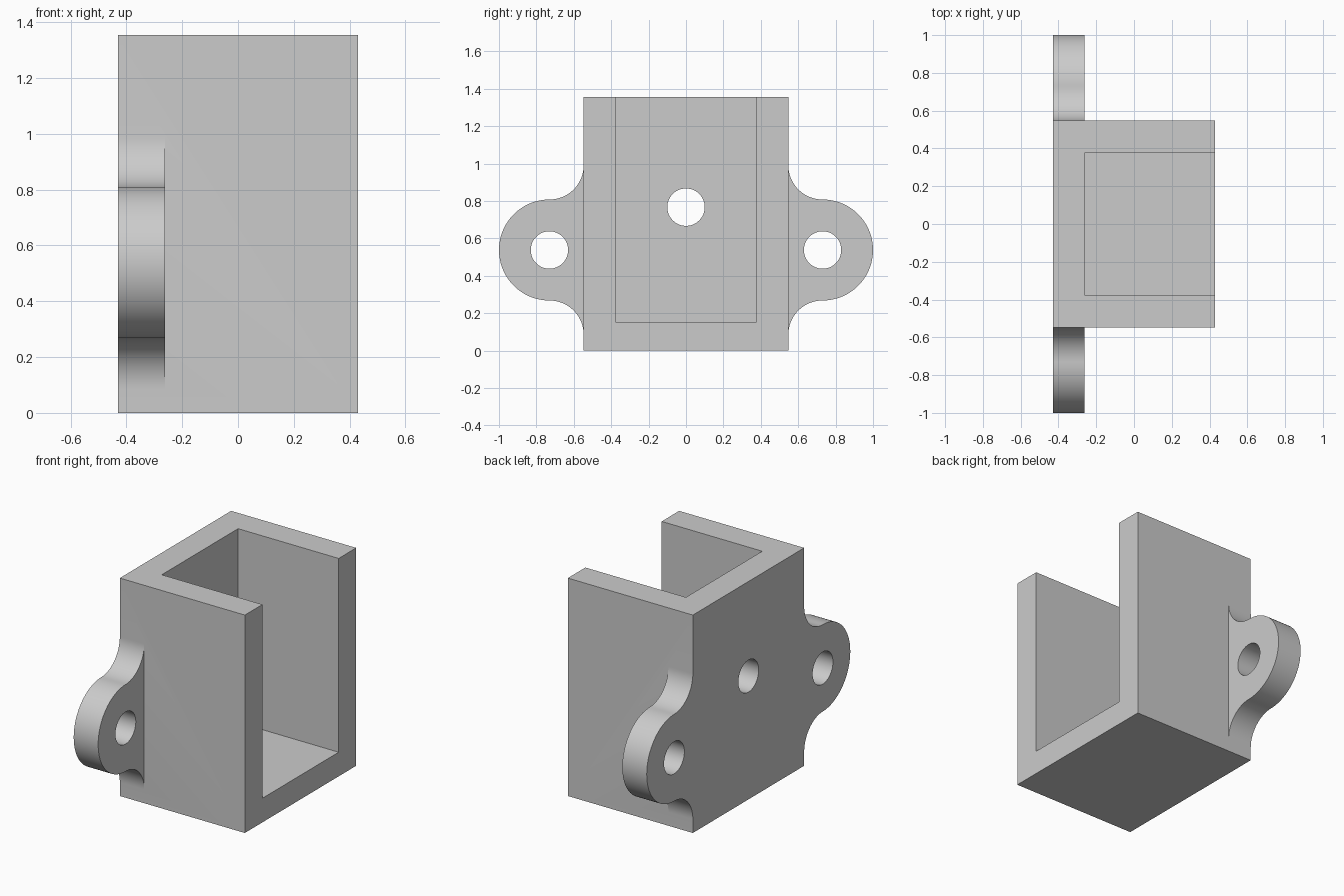
import bpy, bmesh
from math import pi, sin, cos
from mathutils import Vector, Matrix

if "Cube" in bpy.data.objects:
    bpy.data.objects.remove(bpy.data.objects["Cube"])

# Main dimensions
BACK, WALL, FRONT = -0.43, -0.262, 0.43
HALF_Y, INNER_Y = 0.547, 0.375
TOP, FLOOR = 1.355, 0.15
EAR_Y, EAR_Z, EAR_R = 0.73, 0.538, 0.27
FILLET = EAR_Y - HALF_Y
HOLE_R, MID_Z = 0.1, 0.767

grey = bpy.data.materials.new("plain grey")
grey.use_nodes = True
grey.diffuse_color = (0.6, 0.6, 0.6, 1)
grey.node_tree.nodes["Principled BSDF"].inputs["Base Color"].default_value = (0.6, 0.6, 0.6, 1)


def finish(name, bm):
    bmesh.ops.recalc_face_normals(bm, faces=bm.faces)
    mesh = bpy.data.meshes.new(name)
    bm.to_mesh(mesh)
    bm.free()
    mesh.materials.append(grey)
    obj = bpy.data.objects.new(name, mesh)
    bpy.context.collection.objects.link(obj)
    return obj


def prism(name, outline, x0, x1):
    """Extrude a (y, z) outline along x."""
    bm = bmesh.new()
    face = bm.faces.new([bm.verts.new((x0, y, z)) for y, z in outline])
    new = bmesh.ops.extrude_face_region(bm, geom=[face])["geom"]
    moved = [v for v in new if isinstance(v, bmesh.types.BMVert)]
    bmesh.ops.translate(bm, verts=moved, vec=Vector((x1 - x0, 0, 0)))
    return finish(name, bm)


def block(name, x0, x1, half_y, z0, z1):
    return prism(name, [(-half_y, z0), (half_y, z0), (half_y, z1), (-half_y, z1)], x0, x1)


def arc(cy, cz, r, a0, a1, steps):
    angles = [a0 + (a1 - a0) * i / steps for i in range(steps + 1)]
    return [(cy + r * cos(a), cz + r * sin(a)) for a in angles]


def combine(target, tool, operation):
    mod = target.modifiers.new(operation.title(), "BOOLEAN")
    mod.operation, mod.solver, mod.object = operation, "EXACT", tool
    tool.hide_render = True
    bpy.context.view_layer.objects.active = target
    bpy.ops.object.modifier_apply(modifier=mod.name)
    bpy.data.objects.remove(tool)


# Open-fronted, open-topped box
bracket = block("bracket", BACK, FRONT, HALF_Y, 0, TOP)
combine(bracket, block("cavity", WALL, FRONT + 0.2, INNER_Y, FLOOR, TOP + 0.2), "DIFFERENCE")

# Mounting ear outline: concave fillet, round end, concave fillet
reach = EAR_R + FILLET
outline = arc(EAR_Y, EAR_Z - reach, FILLET, pi, pi / 2, 20)
outline += arc(EAR_Y, EAR_Z, EAR_R, -pi / 2, pi / 2, 48)[1:]
outline += arc(EAR_Y, EAR_Z + reach, FILLET, -pi / 2, -pi, 20)[1:]
outline += [(0.45, EAR_Z + reach), (0.45, EAR_Z - reach)]
for side in (-1, 1):
    ear = prism("ear", [(side * y, z) for y, z in outline], BACK, WALL)
    combine(bracket, ear, "UNION")

# Screw holes through the back wall and both ears
for y, z in ((-EAR_Y, EAR_Z), (0, MID_Z), (EAR_Y, EAR_Z)):
    hole = prism("hole", arc(y, z, HOLE_R, 0, 2 * pi, 48)[:-1], BACK - 0.1, WALL + 0.1)
    combine(bracket, hole, "DIFFERENCE")

# Smooth the curved walls, keep the corners sharp
bpy.ops.object.select_all(action="DESELECT")
bracket.select_set(True)
bpy.context.view_layer.objects.active = bracket
bpy.ops.object.shade_smooth_by_angle(angle=pi / 6)
